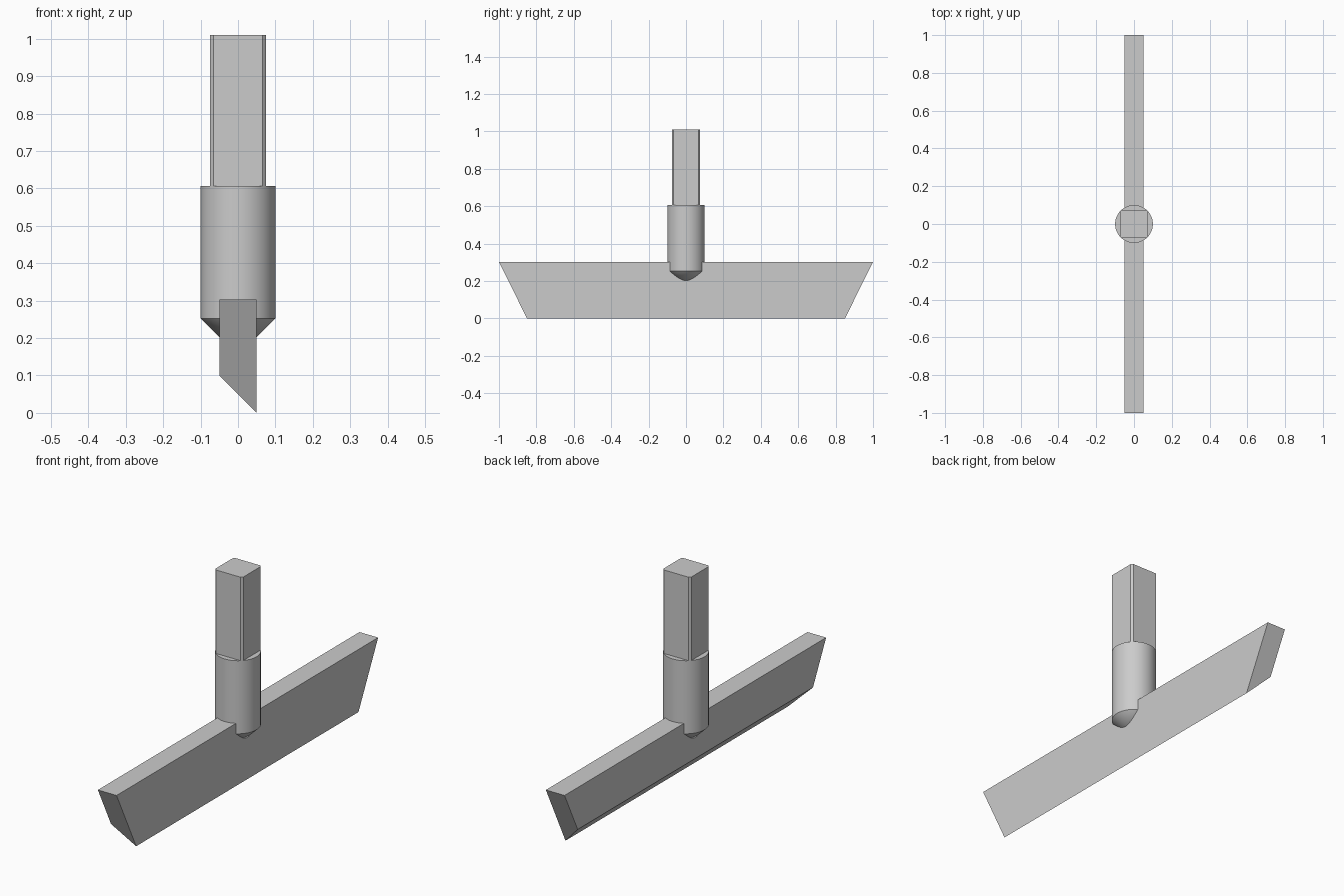
import bpy, bmesh, math
from mathutils import Vector

cube = bpy.data.objects.get("Cube")
if cube:
    bpy.data.objects.remove(cube, do_unlink=True)

steel = bpy.data.materials.new("grey steel")
steel.use_nodes = True
colour = (0.6, 0.6, 0.6, 1)
steel.diffuse_color = colour
steel.node_tree.nodes["Principled BSDF"].inputs["Base Color"].default_value = colour

RADIUS = 0.1        # collar radius
FLAT = 0.075        # half width across the shank flats
COLLAR_LOW, COLLAR_TOP, SHANK_TOP = 0.2525, 0.606, 1.01
BLADE_TOP = 0.303


def finish(name, bm, smooth=False):
    bmesh.ops.recalc_face_normals(bm, faces=bm.faces)
    mesh = bpy.data.meshes.new(name)
    bm.to_mesh(mesh)
    bm.free()
    mesh.materials.append(steel)
    obj = bpy.data.objects.new(name, mesh)
    bpy.context.collection.objects.link(obj)
    if smooth:
        bpy.ops.object.select_all(action='DESELECT')
        obj.select_set(True)
        bpy.context.view_layer.objects.active = obj
        bpy.ops.object.shade_smooth_by_angle(angle=math.radians(30))
    return obj


def extrude_profile(bm, points, offset):
    face = bm.faces.new([bm.verts.new(p) for p in points])
    new = bmesh.ops.extrude_face_region(bm, geom=[face])["geom"]
    verts = [v for v in new if isinstance(v, bmesh.types.BMVert)]
    bmesh.ops.translate(bm, verts=verts, vec=offset)


# Blade: bevelled cross-section swept along y, with both ends raked inwards
bm = bmesh.new()
section = [(-0.05, BLADE_TOP), (0.05, BLADE_TOP), (0.05, 0), (-0.05, 0.1)]
extrude_profile(bm, [(x, -1, z) for x, z in section], Vector((0, 2, 0)))
for v in bm.verts:
    v.co.y *= 1 - 0.15 * (1 - v.co.z / BLADE_TOP)
finish("blade", bm)

# Collar: round body with a conical tip that runs into the blade
bm = bmesh.new()
outline = [(0, COLLAR_TOP), (RADIUS, COLLAR_TOP),
           (RADIUS, COLLAR_LOW), (0, COLLAR_LOW - RADIUS)]
verts = [bm.verts.new((r, 0, z)) for r, z in outline]
edges = [bm.edges.new(pair) for pair in zip(verts, verts[1:])]
bmesh.ops.spin(bm, geom=verts + edges, cent=(0, 0, 0), axis=(0, 0, 1),
               angle=math.tau, steps=96)
bmesh.ops.remove_doubles(bm, verts=bm.verts, dist=0.0001)
finish("collar", bm, smooth=True)

# Shank: round bar milled to four flats, keeping narrow rounded corners
bm = bmesh.new()
start = math.acos(FLAT / RADIUS)
sweep = math.pi / 2 - 2 * start
corners = []
for quarter in range(4):
    for step in range(4):
        a = quarter * math.pi / 2 + start + sweep * step / 3
        corners.append((RADIUS * math.cos(a), RADIUS * math.sin(a), COLLAR_TOP))
extrude_profile(bm, corners, Vector((0, 0, SHANK_TOP - COLLAR_TOP)))
finish("square_shank", bm, smooth=True)
